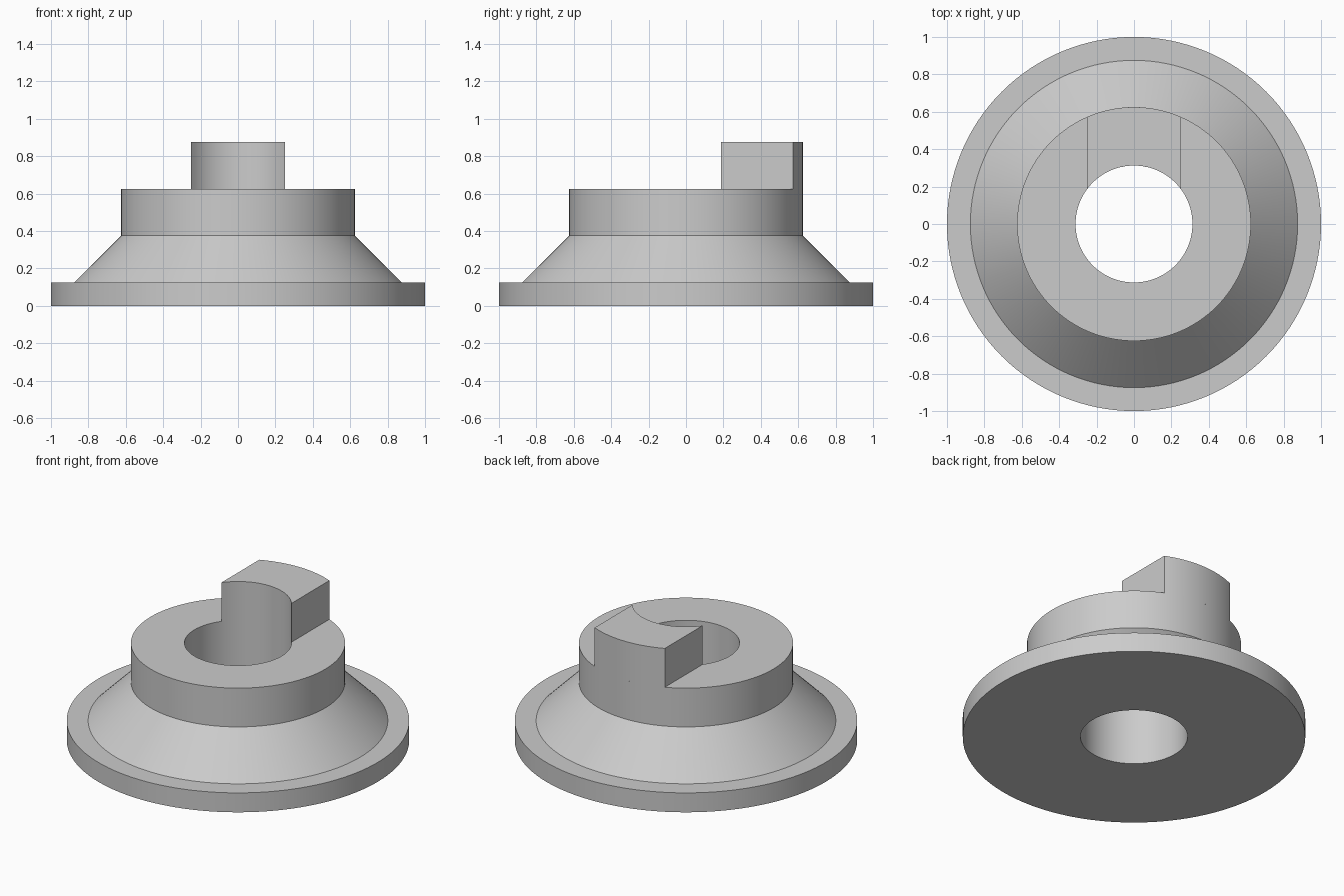
import bpy, bmesh, math

SEGMENTS = 128
BORE, HUB, CONE, FLANGE = 0.3125, 0.625, 0.875, 1.0
KEY_HALF = 0.25

cube = bpy.data.objects.get("Cube")
if cube:
    bpy.data.objects.remove(cube, do_unlink=True)

grey = bpy.data.materials.new("machined_grey")
grey.use_nodes = True
colour = (0.6, 0.6, 0.6, 1)
grey.diffuse_color = colour
grey.node_tree.nodes["Principled BSDF"].inputs["Base Color"].default_value = colour


def finish(name, bm):
    """Turn a bmesh into a smooth-shaded object with sharp edges kept."""
    bmesh.ops.recalc_face_normals(bm, faces=bm.faces)
    mesh = bpy.data.meshes.new(name)
    bm.to_mesh(mesh)
    bm.free()
    mesh.materials.append(grey)
    obj = bpy.data.objects.new(name, mesh)
    bpy.context.collection.objects.link(obj)
    bpy.ops.object.select_all(action='DESELECT')
    obj.select_set(True)
    bpy.context.view_layer.objects.active = obj
    bpy.ops.object.shade_smooth_by_angle(angle=math.radians(25))
    return obj


def lathe(name, profile):
    """Revolve a closed (radius, height) profile around z."""
    bm = bmesh.new()
    rings = []
    for i in range(SEGMENTS):
        a = 2 * math.pi * i / SEGMENTS
        rings.append([bm.verts.new((r * math.cos(a), r * math.sin(a), z)) for r, z in profile])
    n = len(profile)
    for i in range(SEGMENTS):
        p, q = rings[i], rings[(i + 1) % SEGMENTS]
        for j in range(n):
            k = (j + 1) % n
            bm.faces.new((p[j], q[j], q[k], p[k]))
    return finish(name, bm)


def arc_key(name, bottom, top, steps=24):
    """Parallel-sided block whose ends follow the bore and the hub wall."""
    bm = bmesh.new()
    xs = [KEY_HALF * (2 * i / steps - 1) for i in range(steps + 1)]
    rows = []
    for x in xs:
        inner, outer = (math.sqrt(r * r - x * x) for r in (BORE, HUB))
        corners = ((inner, bottom), (outer, bottom), (outer, top), (inner, top))
        rows.append([bm.verts.new((x, y, z)) for y, z in corners])
    for p, q in zip(rows, rows[1:]):
        for j in range(4):
            k = (j + 1) % 4
            bm.faces.new((p[j], q[j], q[k], p[k]))
    bm.faces.new(rows[0])
    bm.faces.new(rows[-1])
    return finish(name, bm)


# Flange, conical shoulder and hub with a through bore
lathe("flanged_hub", [
    (BORE, 0), (FLANGE, 0), (FLANGE, 0.125), (CONE, 0.125),
    (HUB, 0.375), (HUB, 0.625), (BORE, 0.625),
])

# Drive key standing on the back of the hub
arc_key("drive_key", 0.625, 0.875)
